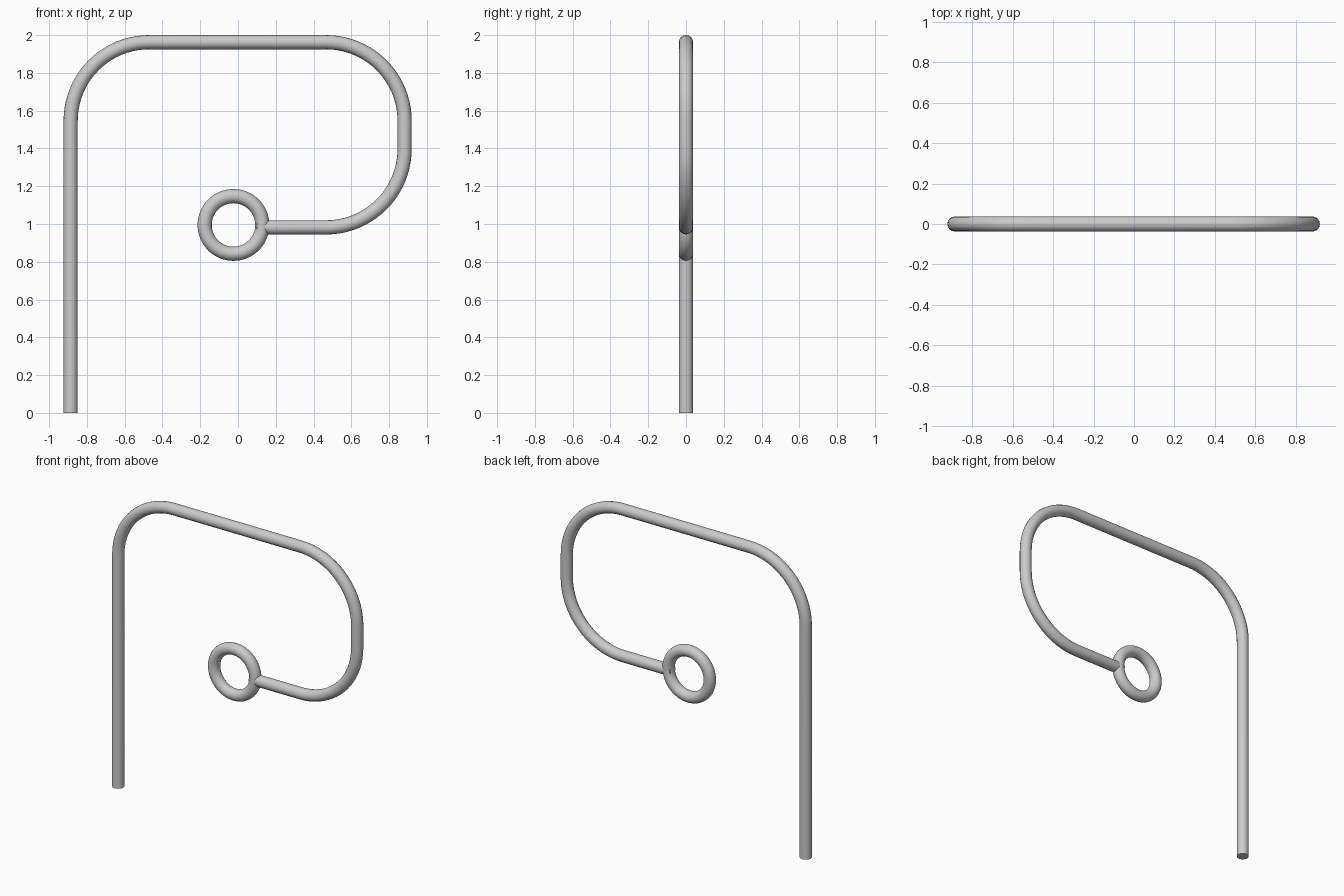
import bpy
from math import sin, cos, pi, radians

if "Cube" in bpy.data.objects:
    bpy.data.objects.remove(bpy.data.objects["Cube"])

TUBE = 0.0375


def arc(cx, cz, r, a0, a1, n=20):
    """Points on an arc in the XZ plane, angles in degrees."""
    return [(cx + r * cos(radians(a0 + (a1 - a0) * i / n)), 0,
             cz + r * sin(radians(a0 + (a1 - a0) * i / n))) for i in range(n + 1)]


def smooth(obj):
    bpy.ops.object.select_all(action='DESELECT')
    obj.select_set(True)
    bpy.context.view_layer.objects.active = obj
    if obj.type == 'CURVE':
        bpy.ops.object.convert(target='MESH')
    bpy.ops.object.shade_smooth_by_angle(angle=radians(40))


# Bent pipe: upright, top bar, rounded return and lower arm
R = 0.416
path = [(-0.886, 0, 0)]
path += arc(-0.886 + R, 1.9625 - R, R, 180, 90)
path += arc(0.882 - R, 1.9625 - R, R, 90, 0)
path += arc(0.882 - R, 0.982 + R, R, 0, -90)
path += [(0.165, 0, 0.982), (0.10, 0, 0.99)]

curve = bpy.data.curves.new("bent_pipe", 'CURVE')
curve.dimensions = '3D'
curve.bevel_depth = TUBE
curve.bevel_resolution = 6
curve.use_fill_caps = True
spline = curve.splines.new('POLY')
spline.points.add(len(path) - 1)
for point, co in zip(spline.points, path):
    point.co = (*co, 1)
spline.points[-1].radius = 0.8   # slight taper where the arm meets the ring
pipe = bpy.data.objects.new("bent_pipe", curve)
bpy.context.collection.objects.link(pipe)
smooth(pipe)

# Ring at the end of the arm, standing in the same plane
bpy.ops.mesh.primitive_torus_add(major_radius=0.1525, minor_radius=TUBE,
                                 major_segments=64, minor_segments=24,
                                 location=(-0.024, 0, 0.995),
                                 rotation=(pi / 2, 0, 0))
ring = bpy.context.object
ring.name = "end_ring"
smooth(ring)
